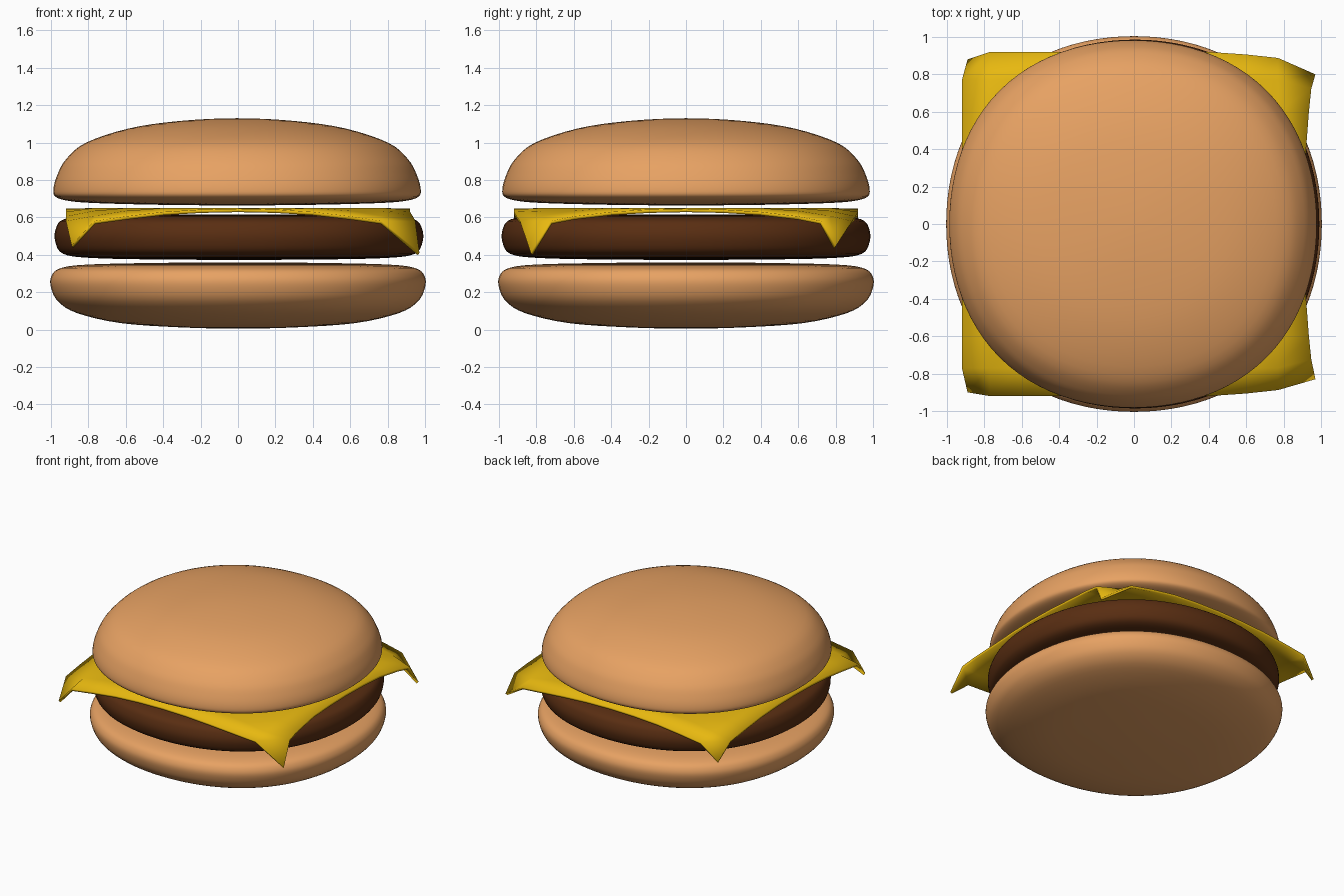
import bpy, bmesh, math
from mathutils import Vector

if "Cube" in bpy.data.objects:
    bpy.data.objects.remove(bpy.data.objects["Cube"])


def paint(obj, name, rgb):
    mat = bpy.data.materials.get(name) or bpy.data.materials.new(name)
    mat.diffuse_color = (*rgb, 1)
    mat.use_nodes = True
    mat.node_tree.nodes["Principled BSDF"].inputs["Base Color"].default_value = mat.diffuse_color
    obj.data.materials.append(mat)


def add_object(name, bm):
    bmesh.ops.recalc_face_normals(bm, faces=bm.faces)
    mesh = bpy.data.meshes.new(name)
    bm.to_mesh(mesh)
    bm.free()
    obj = bpy.data.objects.new(name, mesh)
    bpy.context.collection.objects.link(obj)
    return obj


def smooth_curve(points, steps=4):
    """Catmull-Rom through (radius, z) points; both ends lie on the axis."""
    p = [Vector(q) for q in points]
    p = [Vector((-p[1].x, p[1].y))] + p + [Vector((-p[-2].x, p[-2].y))]
    out = []
    for a, b, c, d in zip(p, p[1:], p[2:], p[3:]):
        for i in range(steps):
            t = i / steps
            out.append(0.5 * (2 * b + (c - a) * t + (2 * a - 5 * b + 4 * c - d) * t * t
                              + (3 * b - a - 3 * c + d) * t ** 3))
    return out + [p[-2]]


def lathe(name, points, offset=0, sides=96):
    bm = bmesh.new()
    prof = smooth_curve(points)
    verts = [bm.verts.new((q.x, 0, q.y)) for q in prof]
    edges = [bm.edges.new(e) for e in zip(verts, verts[1:])]
    bmesh.ops.spin(bm, geom=verts + edges, cent=(0, 0, 0), axis=(0, 0, 1),
                   angle=math.tau, steps=sides, use_merge=True)
    bmesh.ops.remove_doubles(bm, verts=bm.verts, dist=0.0005)
    # slightly squarish outline: a little wider on the diagonals
    for v in bm.verts:
        k = 1 + 0.027 * math.sin(2 * math.atan2(v.co.y, v.co.x)) ** 2
        v.co.x = v.co.x * k + offset
        v.co.y *= k
    for f in bm.faces:
        f.smooth = True
    return add_object(name, bm)


BUN, MEAT, CHEESE = (0.80, 0.36, 0.125), (0.10, 0.027, 0.006), (0.80, 0.48, 0.005)

# Bottom bun
bun = lathe("bottom_bun", [(0, 0.005), (0.31, 0.012), (0.63, 0.035), (0.86, 0.088), (0.962, 0.15),
                           (1.0, 0.225), (0.998, 0.285), (0.95, 0.328), (0.8, 0.348), (0.4, 0.357), (0, 0.359)])
paint(bun, "bun", BUN)

# Meat patty
patty = lathe("patty", [(0, 0.373), (0.45, 0.375), (0.79, 0.383), (0.94, 0.405), (0.982, 0.47),
                        (0.979, 0.54), (0.935, 0.59), (0.78, 0.61), (0.4, 0.615), (0, 0.616)], 0.005)
paint(patty, "meat", MEAT)

# Top bun
crown = lathe("top_bun", [(0, 1.13), (0.31, 1.115), (0.58, 1.075), (0.81, 0.998), (0.915, 0.91), (0.962, 0.825),
                          (0.982, 0.75), (0.97, 0.71), (0.9, 0.688), (0.75, 0.676), (0.4, 0.667), (0, 0.664)], -0.005)
paint(crown, "bun", BUN)


# Cheese slice: a square sheet that sags outside the patty, with drooping corner tips
def sag(r):
    table = [(0, 0), (0.9, 0), (1.0, 0.02), (1.1, 0.045), (1.2, 0.07), (2, 0.2)]
    for (r0, d0), (r1, d1) in zip(table, table[1:]):
        if r <= r1:
            return d0 + (d1 - d0) * (r - r0) / (r1 - r0)


half = [0.2, 0.4, 0.6, 0.77, 0.92]
ticks = [-t for t in reversed(half)] + [0] + half
tips = {(1, 1): (0.97, 0.80, 0.445), (1, -1): (0.97, -0.83, 0.41),
        (-1, 1): (-0.89, 0.88, 0.45), (-1, -1): (-0.89, -0.90, 0.45)}
bm = bmesh.new()
grid = []
for x in ticks:
    row = []
    for y in ticks:
        z = 0.65 - sag(math.hypot(x, y))
        co = (x, y, z)
        if abs(x) == abs(y) == 0.92:
            co = tips[(round(x), round(y))]
        elif x == 0.92 and abs(y) > 0.5:      # right edge flares outward near the tips
            co = (0.935, y, z) if abs(y) < 0.7 else (0.948, y * 0.94, z)
        elif x > 0.5 and abs(y) == 0.92:      # front and back edges pull in
            co = (x, y * (0.985 if x < 0.7 else 0.965), z)
        row.append(bm.verts.new(co))
    grid.append(row)
for r0, r1 in zip(grid, grid[1:]):
    for a, b, c, d in zip(r0, r1, r1[1:], r0[1:]):
        bm.faces.new((a, b, c, d))
cheese = add_object("cheese_slice", bm)
paint(cheese, "cheese", CHEESE)
solid = cheese.modifiers.new("thickness", 'SOLIDIFY')
solid.thickness = 0.018
solid.offset = -1
bpy.context.view_layer.objects.active = cheese
cheese.select_set(True)
bpy.ops.object.shade_smooth_by_angle(angle=math.radians(40))
